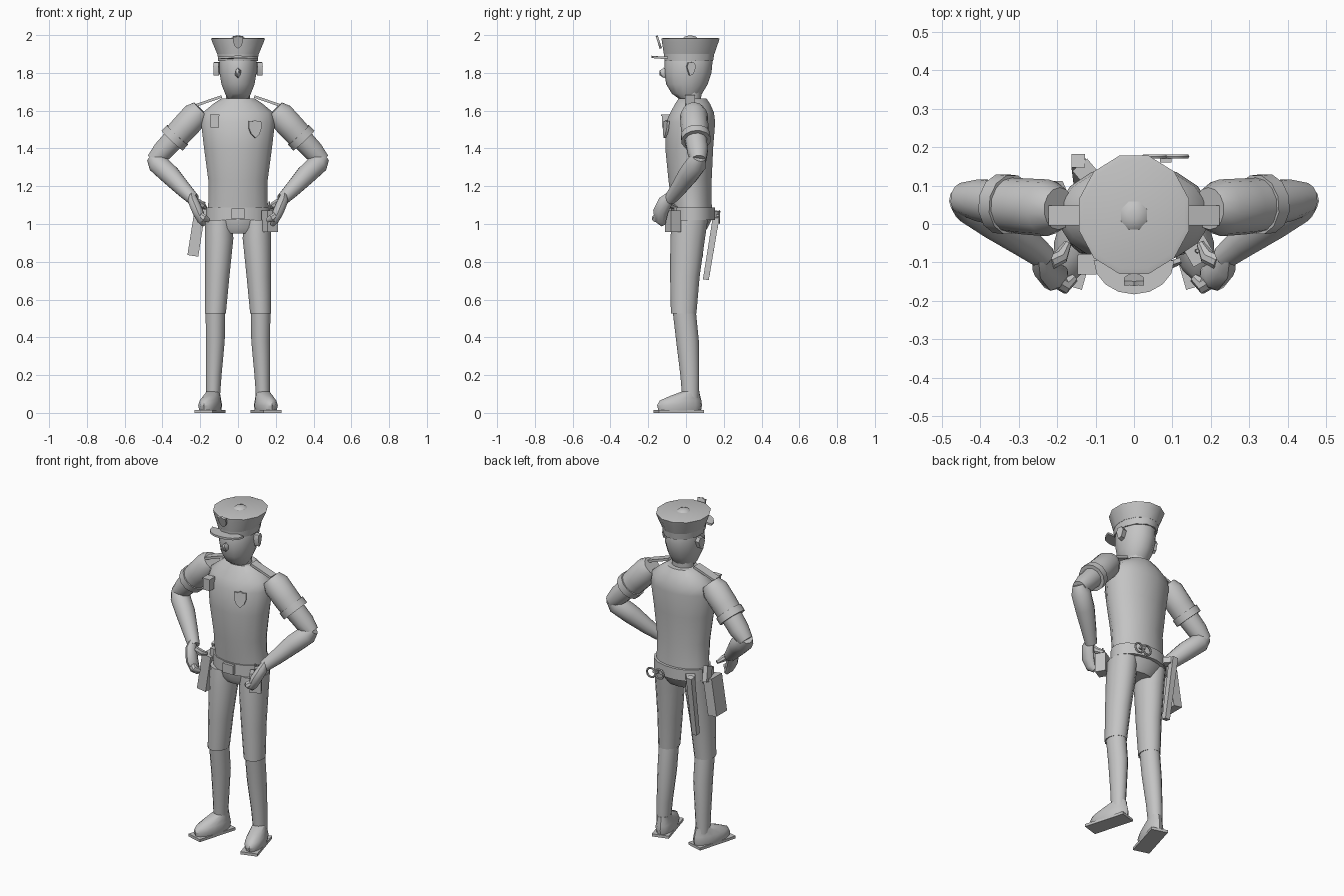
import bpy, bmesh, math
from mathutils import Vector, Matrix, Euler

if "Cube" in bpy.data.objects:
    bpy.data.objects.remove(bpy.data.objects["Cube"], do_unlink=True)

grey = bpy.data.materials.new("plain grey")
grey.use_nodes = True
grey.diffuse_color = (0.55, 0.55, 0.55, 1)
grey.node_tree.nodes["Principled BSDF"].inputs["Base Color"].default_value = (0.55, 0.55, 0.55, 1)


def finish(name, bm, angle=40):
    """Turn a bmesh into a shaded object."""
    bmesh.ops.recalc_face_normals(bm, faces=bm.faces)
    mesh = bpy.data.meshes.new(name)
    bm.to_mesh(mesh)
    bm.free()
    mesh.materials.append(grey)
    ob = bpy.data.objects.new(name, mesh)
    bpy.context.collection.objects.link(ob)
    bpy.ops.object.select_all(action="DESELECT")
    ob.select_set(True)
    bpy.context.view_layer.objects.active = ob
    bpy.ops.object.shade_smooth_by_angle(angle=math.radians(angle))
    return ob


def skin(name, frames, n, angle=40):
    """Bridge elliptical rings given as centre, first axis, second axis."""
    bm = bmesh.new()
    loops = []
    for c, u, v in frames:
        turns = [2 * math.pi * (i + 0.5) / n for i in range(n)]
        loops.append([bm.verts.new(c + u * math.cos(t) + v * math.sin(t)) for t in turns])
    for a, b in zip(loops, loops[1:]):
        for i in range(n):
            j = (i + 1) % n
            bm.faces.new((a[i], a[j], b[j], b[i]))
    bm.faces.new(loops[0])
    bm.faces.new(loops[-1])
    return finish(name, bm, angle)


def loft(name, rings, n=16, x=0, angle=40):
    """Upright body; each ring is z, half width, front y, back y and optional x shift."""
    frames = []
    for z, rx, front, back, *shift in rings:
        c = Vector((x + (shift[0] if shift else 0), (front + back) / 2, z))
        frames.append((c, Vector((rx, 0, 0)), Vector((0, (back - front) / 2, 0))))
    return skin(name, frames, n, angle)


def limb(name, points, radii, side=1, n=12, flat=1):
    """Tube along a path, mirrored to either side."""
    pts = [Vector((p[0] * side, p[1], p[2])) for p in points]
    frames = []
    for i, p in enumerate(pts):
        d = (pts[min(i + 1, len(pts) - 1)] - pts[max(i - 1, 0)]).normalized()
        u = d.cross(Vector((0, 1, 0))).normalized()
        frames.append((p, u * radii[i] * flat, d.cross(u) * radii[i]))
    return skin(name, frames, n)


def box(name, centre, size, turn=(0, 0, 0)):
    bm = bmesh.new()
    spin = Euler([math.radians(a) for a in turn]).to_matrix().to_4x4()
    bmesh.ops.create_cube(bm, size=1, matrix=Matrix.Translation(centre) @ spin @ Matrix.Diagonal((*size, 1)))
    return finish(name, bm)


def plate(name, outline, depth, centre, turn=(0, 0, 0)):
    """Extrude an x-z outline along y."""
    bm = bmesh.new()
    face = bm.faces.new([bm.verts.new((x, -depth / 2, z)) for x, z in outline])
    new = bmesh.ops.extrude_face_region(bm, geom=[face])["geom"]
    bmesh.ops.translate(bm, verts=[v for v in new if isinstance(v, bmesh.types.BMVert)], vec=(0, depth, 0))
    spin = Euler([math.radians(a) for a in turn]).to_matrix().to_4x4()
    bm.transform(Matrix.Translation(centre) @ spin)
    return finish(name, bm)


def ring(name, centre, radius, thick, tilt):
    bpy.ops.mesh.primitive_torus_add(location=centre, rotation=(math.radians(90), 0, math.radians(tilt)),
                                     major_radius=radius, minor_radius=thick,
                                     major_segments=12, minor_segments=6)
    ob = bpy.context.object
    ob.name = name
    ob.data.materials.append(grey)
    bpy.ops.object.shade_smooth_by_angle(angle=math.radians(50))


# Torso, belt and hips
loft("shirt", [(1.04, .165, -.07, .14), (1.12, .16, -.08, .138), (1.23, .16, -.095, .138),
               (1.40, .183, -.112, .146), (1.54, .2, -.108, .157), (1.59, .19, -.085, .15),
               (1.635, .135, -.06, .13), (1.665, .09, -.04, .11)], 16)
loft("belt", [(1.02, .172, -.083, .155), (1.088, .172, -.083, .155)], 16)
loft("hips", [(.95, .105, -.05, .09), (.98, .125, -.07, .115), (1.03, .162, -.075, .14)], 14)
box("buckle", (0, -.085, 1.055), (.07, .025, .055))

# Head and face
loft("neck", [(1.63, .065, -.025, .08), (1.72, .065, -.025, .085)], 12)
loft("head", [(1.665, .055, -.04, .06), (1.69, .07, -.075, .085), (1.74, .09, -.105, .115),
              (1.80, .1, -.115, .135), (1.88, .102, -.112, .142), (1.93, .08, -.08, .12)], 14)
bm = bmesh.new()
bmesh.ops.create_icosphere(bm, subdivisions=1, radius=1,
                           matrix=Matrix.Translation((0, -.117, 1.80)) @ Matrix.Diagonal((.018, .026, .028, 1)))
finish("nose", bm)

# Peaked cap
loft("cap_band", [(1.862, .108, -.118, .148), (1.905, .113, -.122, .155)], 12)
loft("cap_crown", [(1.90, .114, -.122, .155), (1.965, .142, -.133, .178),
                   (1.982, .148, -.135, .183), (1.986, .135, -.12, .17)], 12)
loft("cap_button", [(1.983, .04, -.02, .065), (1.992, .03, -.01, .055), (1.997, .012, .01, .035)], 8)
peak = []
for k in range(9):
    t = math.pi * (k / 8 - 1)
    peak.append((.105 * math.cos(t), -.095 + .088 * math.sin(t)))
bm = bmesh.new()
for drop in (0, -.012):
    bm.faces.new([bm.verts.new((x, y, 1.897 + drop + .07 * (y + .1) - .9 * x * x)) for x, y in peak])
bmesh.ops.bridge_loops(bm, edges=bm.edges[:])
finish("cap_peak", bm)

# Shield badges
shield = [(0, .045), (.016, .037), (.034, .04), (.034, 0), (.022, -.03), (0, -.05),
          (-.022, -.03), (-.034, 0), (-.034, .04), (-.016, .037)]
plate("chest_badge", shield, .012, (.09, -.107, 1.505), (-6, 0, 18))
plate("cap_badge", [(x * .75, z * .75) for x, z in shield], .012, (0, -.145, 1.965), (18, 0, 0))
box("chest_pocket", (-.122, -.103, 1.545), (.045, .05, .07))
box("pocket_flap", (-.122, -.106, 1.577), (.05, .052, .008))

for s, side in ((1, "left"), (-1, "right")):
    # Ears and shoulder straps
    plate(side + "_ear", [(-.025, .012), (-.017, .035), (.01, .037), (.024, .015), (.01, -.025), (-.01, -.035)],
          .028, (s * .113, .028, 1.82), (0, 0, 90 + s * 10))
    box(side + "_shoulder_strap", (s * .153, .022, 1.652), (.142, .053, .014), (0, s * 19, 0))

    # Sleeve, cuff, arm and hand
    limb(side + "_sleeve", [(.195, .04, 1.605), (.225, .042, 1.575), (.29, .046, 1.505), (.345, .052, 1.445)],
         [.055, .074, .073, .07], s, 14)
    limb(side + "_sleeve_cuff", [(.32, .05, 1.472), (.348, .053, 1.442)], [.079, .079], s, 12)
    limb(side + "_upper_arm", [(.33, .05, 1.46), (.40, .062, 1.385), (.447, .066, 1.335)],
         [.06, .056, .042], s)
    limb(side + "_forearm", [(.452, .068, 1.355), (.425, .055, 1.32), (.36, .012, 1.26), (.285, -.045, 1.18),
                             (.235, -.085, 1.13)], [.036, .055, .054, .042, .033], s)
    limb(side + "_hand", [(.245, -.08, 1.155), (.237, -.108, 1.12), (.213, -.135, 1.065),
                          (.193, -.135, 1.02), (.182, -.12, .995)], [.022, .038, .04, .032, .014], s, 10, .75)
    limb(side + "_thumb", [(.22, -.1, 1.12), (.19, -.085, 1.10), (.172, -.05, 1.085)], [.02, .02, .01], s, 8)
    limb(side + "_fingers", [(.205, -.145, 1.05), (.18, -.16, 1.03), (.155, -.14, 1.02)], [.02, .022, .012], s, 8)

    # Trousers: thigh overlaps the slimmer shin
    loft(side + "_thigh", [(.525, .057, -.08, .055, s * .02), (.72, .066, -.084, .072, s * .01),
                           (.92, .077, -.083, .1), (1.02, .075, -.075, .115)], 14, s * .1)
    loft(side + "_shin", [(.08, .037, -.02, .068, s * .012), (.2, .042, -.03, .07, s * .008),
                          (.38, .051, -.052, .068), (.56, .053, -.073, .05)], 14, s * .12)

    # Shoe and sole, toes turned outwards
    shoe = loft(side + "_shoe", [(.012, .05, -.125, .11), (.04, .056, -.132, .115), (.065, .05, -.118, .112),
                                 (.09, .042, -.06, .105), (.115, .035, .01, .1)], 14)
    sole = box(side + "_sole", (0, -.012, .008), (.098, .25, .016))
    for ob in (shoe, sole):
        ob.location = (s * .145, -.026, 0)
        ob.rotation_euler.z = s * math.radians(16)

# Holster with pistol grip, on the right hip
box("holster", (-.222, .04, .94), (.058, .1, .22), (0, 9, 0))
box("pistol_grip", (-.195, .075, 1.07), (.03, .045, .09), (20, 9, 0))
box("holster_loop", (-.18, .045, 1.05), (.03, .07, .08))

# Baton hanging behind the right hip
limb("baton", [(-.145, .165, 1.07), (-.14, .105, .705)], [.025, .022], 1, 4)
box("baton_loop", (-.125, .135, 1.05), (.05, .05, .035), (0, 0, 40))

# Radio pouch on the left hip
box("radio_pouch", (.168, -.07, 1.015), (.065, .06, .115), (0, 0, 30))
limb("radio_antenna", [(.165, -.07, 1.06), (.165, -.07, 1.12)], [.007, .005], 1, 6)
box("radio_knob", (.182, -.06, 1.08), (.014, .014, .02), (0, 0, 30))

# Handcuffs on the back of the belt
for x, z in ((.055, 1.04), (.11, 1.035)):
    ring("handcuff", (x, .176, z), .028, .006, 0)
box("handcuff_link", (.083, .17, 1.045), (.03, .02, .012))
